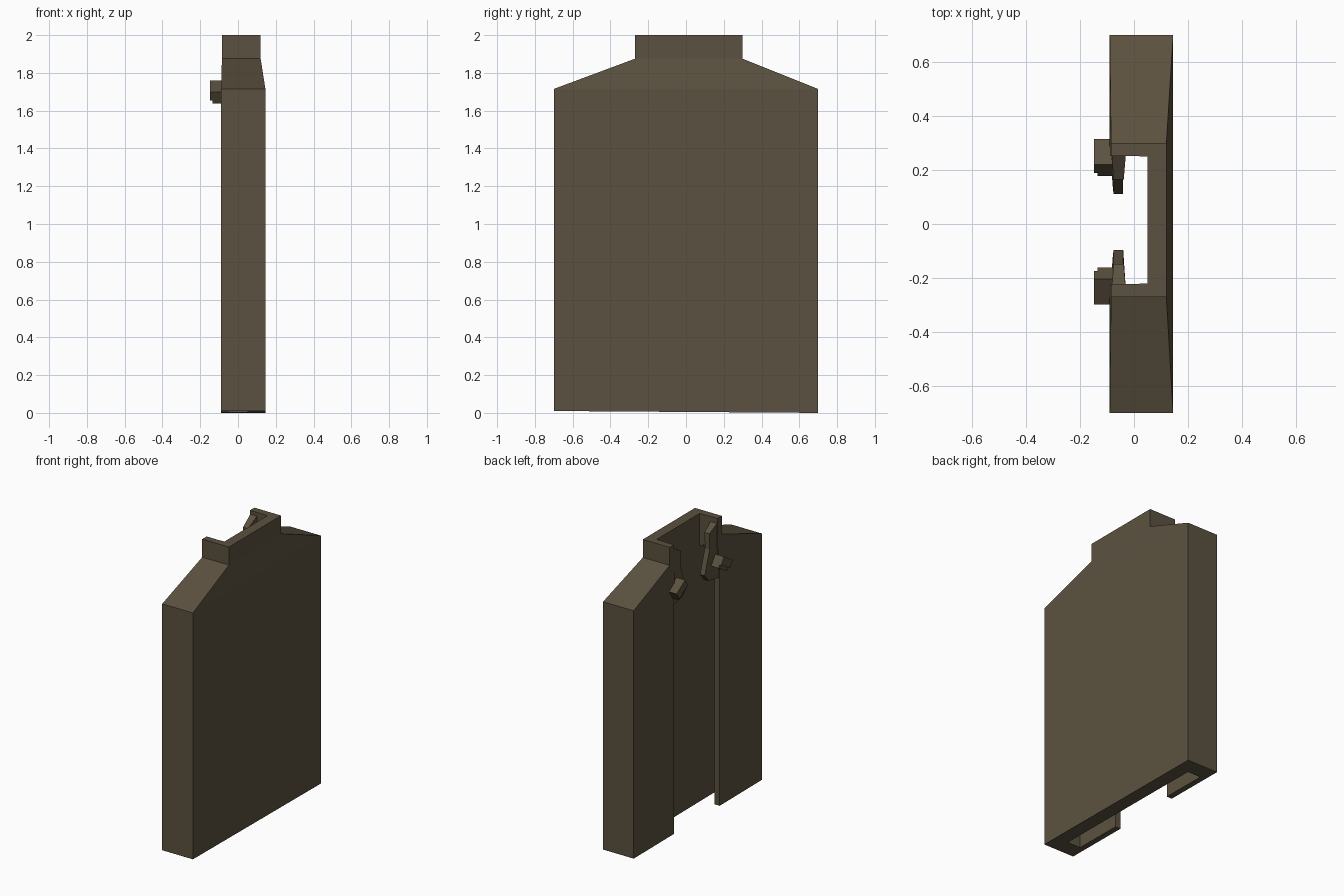
import bpy, bmesh

if "Cube" in bpy.data.objects:
    bpy.data.objects.remove(bpy.data.objects["Cube"])

cloth = bpy.data.materials.new("olive brown cloth")
cloth.diffuse_color = (0.105, 0.083, 0.050, 1)
cloth.use_nodes = True
cloth.node_tree.nodes["Principled BSDF"].inputs["Base Color"].default_value = cloth.diffuse_color
MID = 0.008  # mirror line of the collar and lapels


def prism(name, outline):
    """Solid from outline points (y, z, x_left, x_right), extruded along x."""
    me = bpy.data.meshes.new(name)
    bm = bmesh.new()
    a = [bm.verts.new((p[2], p[0], p[1])) for p in outline]
    b = [bm.verts.new((p[3], p[0], p[1])) for p in outline]
    n = len(outline)
    bm.faces.new(a)
    bm.faces.new(b[::-1])
    for i in range(n):
        j = (i + 1) % n
        bm.faces.new((a[i], b[i], b[j], a[j]))
    # split non-planar caps cleanly
    bmesh.ops.connect_verts_nonplanar(bm, angle_limit=0.01, faces=bm.faces[:])
    bmesh.ops.recalc_face_normals(bm, faces=bm.faces[:])
    bm.to_mesh(me)
    bm.free()
    me.materials.append(cloth)
    ob = bpy.data.objects.new(name, me)
    bpy.context.collection.objects.link(ob)
    return ob


def flat(points, x0, x1):
    return [(y, z, x0, x1) for y, z in points]


def mirrored(outline):
    return [(2 * MID - p[0],) + tuple(p[1:]) for p in outline]


def join(ob, other):
    """Add another object's mesh to ob."""
    bm = bmesh.new()
    bm.from_mesh(ob.data)
    bm.from_mesh(other.data)
    bm.to_mesh(ob.data)
    bm.free()
    bpy.data.objects.remove(other)


# coat shell: square body, sloped shoulders, upright collar
F, B, C = -0.09, 0.145, 0.12
shell = prism("coat_shell", [
    (-0.70, 0.01, F, B), (-0.70, 1.715, F, B),
    (-0.27, 1.875, -0.085, C), (-0.27, 2.0, -0.085, C),
    (0.30, 2.0, -0.085, C), (0.30, 1.875, -0.085, C),
    (0.70, 1.715, F, B), (0.70, 0.0, F, B)])

# hollow inside and the open front
hollow = prism("hollow_cutter", flat([
    (-0.585, -0.1), (-0.585, 1.63), (-0.22, 1.78), (-0.22, 2.1),
    (0.25, 2.1), (0.25, 1.78), (0.585, 1.63), (0.585, -0.1)], -0.05, 0.05))
opening = prism("opening_cutter", flat([
    (-0.24, -0.2), (-0.24, 1.65), (-0.222, 1.8), (-0.222, 2.2),
    (0.252, 2.2), (0.252, 1.8), (0.26, 1.65), (0.26, -0.2)], -0.3, 0.02))
for cutter in (hollow, opening):
    cutter.hide_render = True
    cutter.hide_viewport = False
    cutter.display_type = 'WIRE'
    m = shell.modifiers.new(cutter.name, 'BOOLEAN')
    m.operation = 'DIFFERENCE'
    m.solver = 'EXACT'
    m.object = cutter

# bake the cuts and drop the cutters
bpy.context.view_layer.update()
done = bpy.data.meshes.new_from_object(
    shell.evaluated_get(bpy.context.evaluated_depsgraph_get()))
shell.modifiers.clear()
shell.data = done
for cutter in (hollow, opening):
    bpy.data.objects.remove(cutter)

# lapels leaning into the opening
lapel = [(0.262, 1.98, -0.083, -0.03), (0.165, 1.92, -0.076, -0.038),
         (0.165, 1.81, -0.076, -0.040), (0.112, 1.65, -0.076, -0.040),
         (0.150, 1.60, -0.080, -0.042), (0.270, 1.585, -0.086, -0.045)]

# collar tabs: tilted blocks, each with a narrower strip underneath
tab = flat([(0.22, 1.76), (0.315, 1.70), (0.285, 1.655), (0.19, 1.71)], -0.148, -0.08)
strip = flat([(0.19, 1.71), (0.285, 1.655), (0.273, 1.637), (0.178, 1.692)], -0.135, -0.08)

for side, fix in (("left", lambda o: o), ("right", mirrored)):
    prism("lapel_" + side, fix(lapel))
    block = prism("collar_tab_" + side, fix(tab))
    join(block, prism("strip", fix(strip)))
